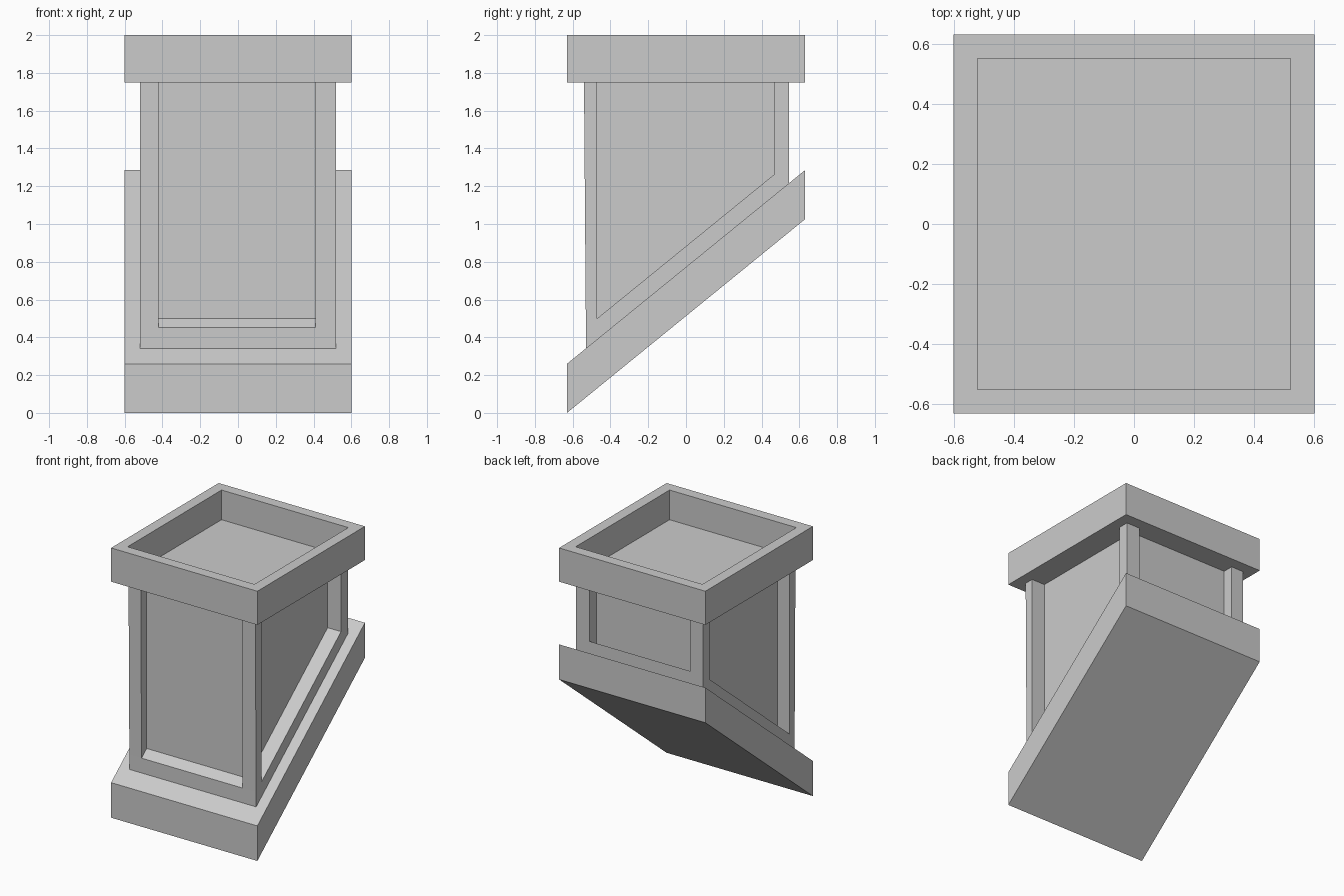
import bpy, bmesh

if "Cube" in bpy.data.objects:
    bpy.data.objects.remove(bpy.data.objects["Cube"], do_unlink=True)

# One plain grey for everything
stone = bpy.data.materials.new("grey_stone")
stone.use_nodes = True
GREY = (0.6, 0.6, 0.6, 1)
stone.diffuse_color = GREY
stone.node_tree.nodes["Principled BSDF"].inputs["Base Color"].default_value = GREY

HALF_X, HALF_Y = 0.6, 0.63
SLOPE = 1.025 / (2 * HALF_Y)
CAP_BOTTOM, CAP_TOP = 1.75, 2.0


def roof_line(y, offset=0.0):
    """Height of the sloping underside at depth y, plus an offset."""
    return (y + HALF_Y) * SLOPE + offset


def finish(name, bm):
    mesh = bpy.data.meshes.new(name)
    bm.to_mesh(mesh)
    bm.free()
    mesh.materials.append(stone)
    obj = bpy.data.objects.new(name, mesh)
    bpy.context.collection.objects.link(obj)
    return obj


def block(bottom, top):
    """Box over the full footprint; bottom and top give z from y."""
    bm = bmesh.new()
    bmesh.ops.create_cube(bm, size=2)
    for v in bm.verts:
        v.co.x *= HALF_X
        v.co.y *= HALF_Y
        v.co.z = top(v.co.y) if v.co.z > 0 else bottom(v.co.y)
    return bm


# Sloping base slab
finish("sloping_base", block(roof_line, lambda y: roof_line(y, 0.26)))

# Cap with a sunken top
bm = block(lambda y: CAP_BOTTOM, lambda y: CAP_TOP)
lid = max(bm.faces, key=lambda f: f.calc_center_median().z)
bmesh.ops.inset_region(bm, faces=[lid], thickness=0.113)
rim = list(lid.verts)
walls = bmesh.ops.extrude_face_region(bm, geom=[lid])["geom"]
for v in (g for g in walls if isinstance(g, bmesh.types.BMVert)):
    v.co.z = CAP_TOP - 0.22
if lid.is_valid:
    bm.faces.remove(lid)
finish("hollow_cap", bm)

# Shaft: sloping bottom rail carrying four corner posts and a panelled core
xs = (-0.52, -0.42, 0.41, 0.52)
ys = (-0.53, -0.47, 0.465, 0.545)
bm = bmesh.new()
grid = [[bm.verts.new((x, y, roof_line(y, 0.37))) for y in ys] for x in xs]

for i in range(3):
    for j in range(3):
        low = [grid[i][j], grid[i + 1][j], grid[i + 1][j + 1], grid[i][j + 1]]
        if (i + j) % 2:
            bm.faces.new(low)               # exposed sill
            continue
        high = []
        for v in low:                       # post or core, front leaning slightly
            lean = 0.01 if v.co.y == grid[0][0].co.y else 0
            high.append(bm.verts.new((v.co.x, v.co.y - lean, CAP_BOTTOM + 0.005)))
        bm.faces.new(high)
        for k in range(4):
            n = (k + 1) % 4
            bm.faces.new((low[k], low[n], high[n], high[k]))

# Rail sides, running down into the base
ring = ([grid[i][0] for i in range(3)] + [grid[3][j] for j in range(3)]
        + [grid[i][3] for i in (3, 2, 1)] + [grid[0][j] for j in (3, 2, 1)])
foot = [bm.verts.new((v.co.x, v.co.y, roof_line(v.co.y, 0.25))) for v in ring]
for k in range(len(ring)):
    n = (k + 1) % len(ring)
    bm.faces.new((foot[k], foot[n], ring[n], ring[k]))
finish("panelled_shaft", bm)
